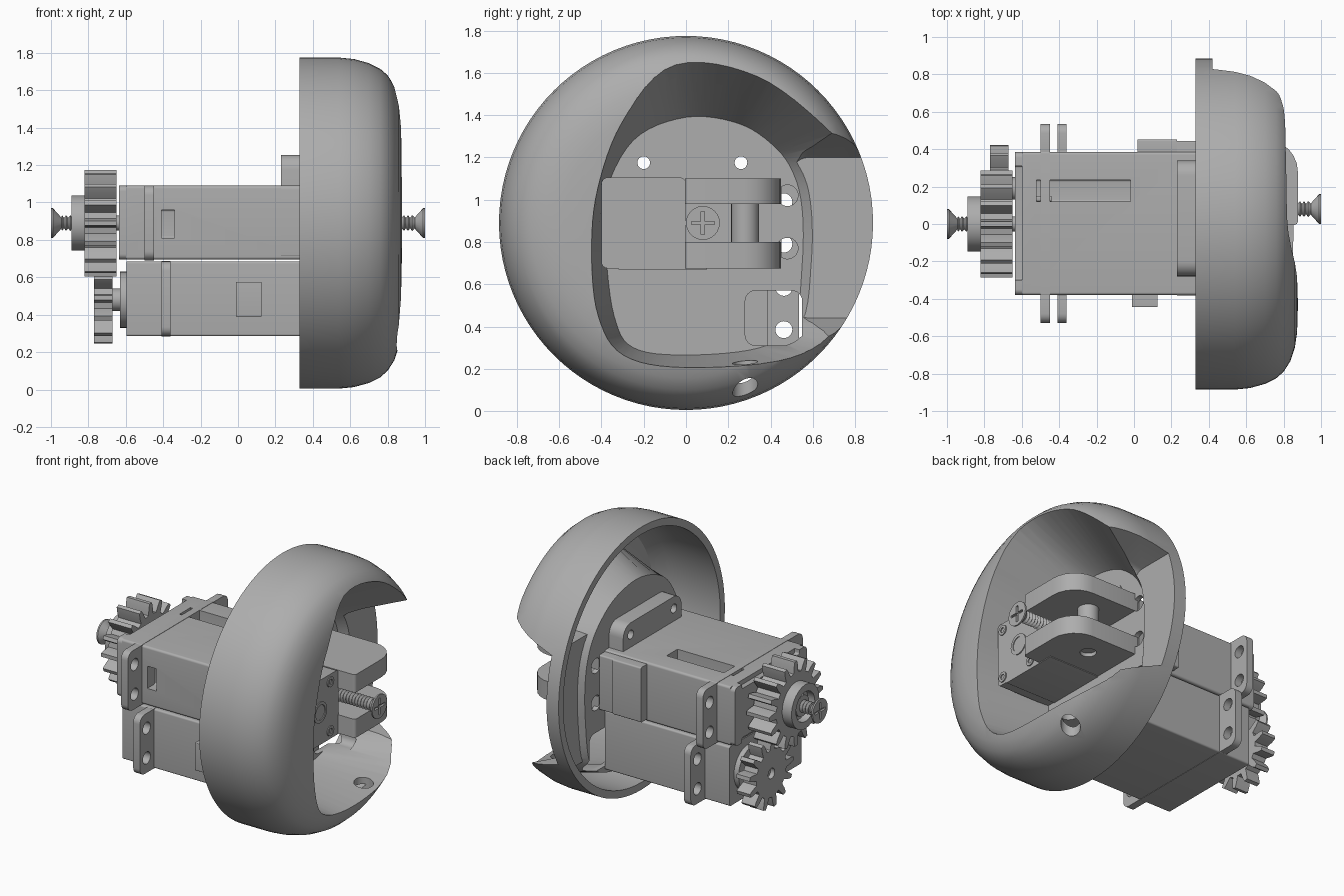
import bpy, bmesh
from math import sin, cos, pi, tau
from mathutils import Vector

old = bpy.data.objects.get("Cube")
if old:
    bpy.data.objects.remove(old, do_unlink=True)

grey = bpy.data.materials.new("mid grey")
grey.use_nodes = True
grey.diffuse_color = (0.42, 0.42, 0.42, 1)
grey.node_tree.nodes["Principled BSDF"].inputs["Base Color"].default_value = (0.42, 0.42, 0.42, 1)
parts = []


def loft(name, rings):
    """Closed solid through rings of points."""
    bm = bmesh.new()
    loops = [[bm.verts.new(p) for p in ring] for ring in rings]
    n = len(loops[0])
    for a, b in zip(loops, loops[1:]):
        for i in range(n):
            j = (i + 1) % n
            bm.faces.new((a[i], a[j], b[j], b[i]))
    bm.faces.new(loops[0])
    bm.faces.new(loops[-1])
    bmesh.ops.recalc_face_normals(bm, faces=bm.faces)
    mesh = bpy.data.meshes.new(name)
    bm.to_mesh(mesh)
    bm.free()
    mesh.materials.append(grey)
    ob = bpy.data.objects.new(name, mesh)
    bpy.context.collection.objects.link(ob)
    parts.append(ob)
    return ob


def lathe(name, profile, y=0, z=0.89, n=32):
    """Turn (x, radius) pairs around an axis along x."""
    return loft(name, [[(x, y + r * cos(tau * i / n), z + r * sin(tau * i / n))
                        for i in range(n)] for x, r in profile])


def rod(name, x0, x1, r, y=0, z=0.89, n=32):
    return lathe(name, [(x0, r), (x1, r)], y, z, n)


def post(name, x, y, z0, z1, r, n=32):
    return loft(name, [[(x + r * cos(tau * i / n), y + r * sin(tau * i / n), z)
                        for i in range(n)] for z in (z0, z1)])


def rounded(a0, a1, b0, b1, radii):
    """Rounded rectangle outline; radii start at the high-high corner."""
    pts = []
    corners = ((a1, b1, -1, -1), (a0, b1, 1, -1), (a0, b0, 1, 1), (a1, b0, -1, 1))
    for k, ((a, b, sa, sb), r) in enumerate(zip(corners, radii)):
        for s in range(7):
            t = (k + s / 6) * pi / 2
            pts.append((a + sa * r + r * cos(t), b + sb * r + r * sin(t)))
    return pts


def plate(name, x0, x1, y0, y1, z0, z1, r=0.01):
    """Slab facing x with rounded corners."""
    radii = r if isinstance(r, tuple) else (r,) * 4
    out = rounded(y0, y1, z0, z1, radii)
    return loft(name, [[(x, *p) for p in out] for x in (x0, x1)])


def boolean(ob, cutters, op="DIFFERENCE"):
    for c in cutters:
        m = ob.modifiers.new("cut", "BOOLEAN")
        m.operation, m.object, m.solver = op, c, "EXACT"
        bpy.context.view_layer.objects.active = ob
        bpy.ops.object.modifier_apply(modifier=m.name)
        parts.remove(c)
        bpy.data.objects.remove(c, do_unlink=True)
    return ob


def curve_round(pts, steps=6):
    """Smooth closed curve through points."""
    pts, out = [Vector(p) for p in pts], []
    n = len(pts)
    for i in range(n):
        a, b, c, d = (pts[(i + k) % n] for k in (-1, 0, 1, 2))
        for s in range(steps):
            t = s / steps
            out.append(b + (c - a) * t / 2 + (2 * a - 5 * b + 4 * c - d) * t * t / 2
                       + (3 * b - a - 3 * c + d) * t ** 3 / 2)
    return out


# Dome with a hollow back and a flared pocket
floor = curve_round([(-.39, 1.0), (-.25, 1.28), (0, 1.39), (.25, 1.36), (.42, 1.25), (.51, 1.12), (.55, .95),
                     (.55, .7), (.51, .42), (.35, .3), (0, .265), (-.25, .3), (-.34, .45), (-.38, .75)])
rim = curve_round([(-.42, 1.05), (-.3, 1.38), (-.05, 1.68), (.35, 1.63), (.72, 1.37), (.95, 1.2), (1.0, 1.0),
                   (1.0, .7), (.9, .4), (.55, .24), (0, .2), (-.3, .26), (-.42, .45), (-.45, .75)])


def pocket(name, x0, grow):
    def widen(ring, x):
        mid = Vector((.08, .85))
        return [(x, *(p + (p - mid).normalized() * grow)) for p in ring]
    return loft(name, [widen(floor, x0), widen(rim, .9)])


def notch(name, x0, grow):
    low = rounded(.5 - grow, 1.2, .44 - grow, 1.2 + grow, (.08,) * 4)
    high = rounded(.45 - grow, 1.2, .27 - grow, 1.36 + grow, (.08,) * 4)
    return loft(name, [[(x0, *p) for p in low], [(.92, *p) for p in high]])


hollow = lathe("hollow", [(.28, .835), (.55, .835), (.67, .81), (.76, .75), (.82, .6), (.825, .4)], n=96)
boolean(hollow, [pocket("pocket_hull", .335, .045), notch("notch_hull", .37, .04)])
dome = lathe("dome_shell", [(.33, .885), (.54, .885), (.62, .877), (.7, .855), (.76, .825), (.8, .79),
                            (.835, .735), (.86, .66), (.872, .58), (.876, .45), (.876, .2)], n=96)
boolean(dome, [hollow, pocket("pocket", .37, 0), notch("notch", .42, 0),
               plate("window", .2, .5, .28, .55, .31, .57, .05),
               post("lip_hole", .74, .28, -.1, .35, .06)]
        + [rod("slot", .2, .5, .05, .48, z) for z in (.77, 1.02)]
        + [rod("bolt_hole", .2, .5, .03, y, 1.175) for y in (-.2, .26)])

# Bolt tabs behind the dome
tabs = plate("mount_tabs", .23, .335, -.28, .34, .8, 1.255, (.08, .08, .01, .01))
boolean(tabs, [rod("bolt_hole", .1, .5, .03, y, 1.175) for y in (-.2, .26)])
for y in (-.2, .26):
    boolean(rod("bolt_seat", .36, .374, .067, y, 1.175), [rod("hole", .3, .5, .03, y, 1.175)])

# Upper motor
body = plate("upper_motor", -.6, .335, -.38, .385, .695, 1.09, .015)
boolean(body, [plate("top_slot", -.52, -.02, .12, .235, .95, 1.2),
               plate("side_slot", -.41, -.34, -.5, -.3, .81, .96)])
plate("slot_latch", -.52, -.44, .12, .15, .97, 1.07)
cap = plate("upper_motor_cap", -.635, -.595, -.38, .385, .695, 1.09, .03)
boolean(cap, [plate("edge_gap", -.7, -.59, -.3, .31, z, z + .09) for z in (.64, 1.06)])
plate("upper_motor_band", -.5, -.45, -.387, .392, .69, 1.092, .015)
plate("rear_block", .02, .23, .35, .452, .71, 1.08)
plate("rear_collar", .23, .335, -.382, .445, .71, 1.08)

# Lower motor
plate("lower_motor", -.595, .335, -.38, .385, .285, .685, .012)
plate("lower_motor_band", -.41, -.36, -.387, .392, .283, .687, .012)
plate("side_connector", -.01, .125, -.445, -.37, .39, .575, .005)
rod("lower_output_disc", -.63, -.59, .15, .19, .48)

# Motor ears with two holes each
for level, x, z0 in (("upper", -.5, .69), ("lower", -.41, .285)):
    for side, y0, y1 in (("left", .37, .535), ("right", -.53, -.37)):
        r = (.05, .01, .01, .05) if side == "left" else (.01, .05, .05, .01)
        ear = plate(f"{level}_{side}_ear", x, x + .05, y0, y1, z0, z0 + .4, r)
        y = .463 if side == "left" else -.458
        boolean(ear, [rod("hole", x - .1, x + .1, .04, y, z0 + h) for h in (.1, .3)])


def gear(name, x0, x1, y, z, r, teeth, turn=0):
    out = []
    for i in range(teeth):
        for f, rad in ((-.3, r - .075), (-.2, r - .03), (-.11, r), (.11, r), (.2, r - .03), (.3, r - .075)):
            a = tau * (i + f + turn) / teeth
            out.append((y + rad * cos(a), z + rad * sin(a)))
    return loft(name, [[(x, *p) for p in out] for x in (x0, x1)])


# Gear train
gear("upper_gear", -.82, -.65, 0, .89, .285, 16)
boolean(rod("upper_gear_hub", -.89, -.81, .148), [rod("bore", -.95, -.84, .1)])
rod("hub_core", -.87, -.8, .07)
rod("upper_output_shaft", -.68, -.6, .04)
boolean(gear("lower_gear", -.77, -.67, .19, .48, .235, 13, .4), [rod("bore", -.8, -.74, .035, .19, .48)])
rod("lower_output_shaft", -.7, -.58, .06, .19, .48)


def screw(name, sx, start, y):
    """Threaded screw with a countersunk cross head."""
    turns = round((.945 - start) / .022)
    prof = []
    for i in range(turns):
        x = start + i * .022
        prof += [(x, .028), (x + .011, .042)]
    prof += [(.945, .03), (.99, .08), (1.0, .08)]
    ob = lathe(name, [(sx * x, r) for x, r in prof], y, .89, 24)
    lo, hi = sorted((sx * .985, sx * 1.1))
    boolean(ob, [plate("cross_a", lo, hi, y - .055, y + .055, .882, .898, .002),
                 plate("cross_b", lo, hi, y - .008, y + .008, .835, .945, .002)])


screw("gear_screw", -1, .82, 0)
screw("front_screw", 1, .7, .08)

# Front housing with forked arms
plate("front_housing", .34, .75, -.4, 0, .675, 1.105, .03)
plate("housing_base", .34, .75, -.32, .1, .67, .69, .004)
for x in (-.35, -.09):
    for z in (.725, 1.055):
        boolean(rod("corner_screw", .74, .757, .034, x, z, 20), [rod("socket", .75, .8, .018, x, z, 6)])
boolean(rod("housing_ring", .74, .756, .07, -.2), [rod("ring_bore", .751, .8, .05, -.2)])
for name, z0, z1 in (("upper_arm", .98, 1.1), ("lower_arm", .675, .8)):
    out = rounded(.34, .876, -.005, .45, (.17, .01, .01, .02))
    arm = loft(name, [[(*p, z) for p in out] for z in (z0, z1)])
    if name == "lower_arm":
        boolean(arm, [post("pin_seat", .6, .28, .6, .7, .05)])
post("arm_pin", .6, .28, .79, .99, .066)

# Keep crisp edges while smoothing the round faces
bpy.ops.object.select_all(action="DESELECT")
for ob in parts:
    ob.select_set(True)
bpy.context.view_layer.objects.active = dome
bpy.ops.object.shade_smooth_by_angle(angle=0.5)
